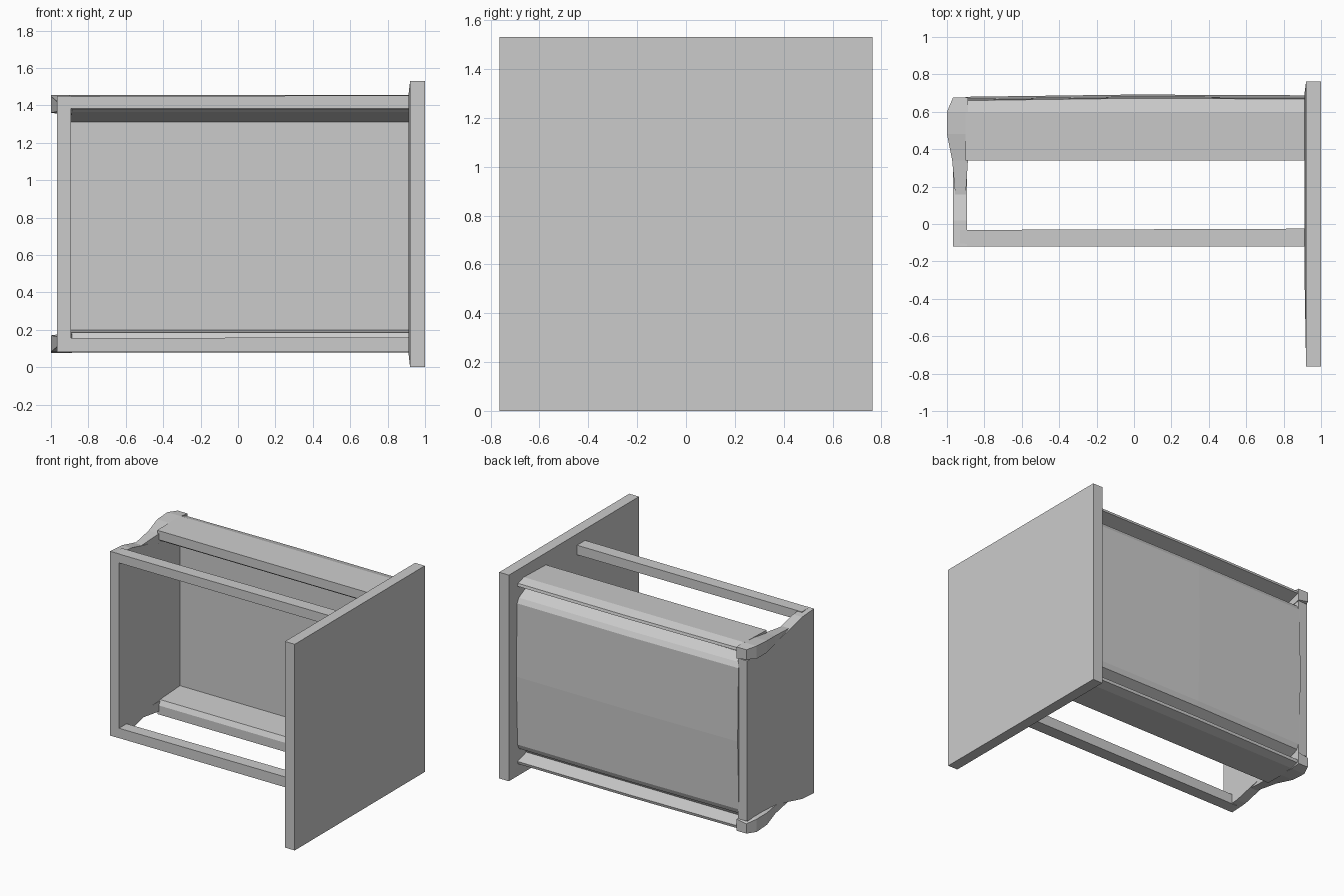
import bpy, bmesh

if "Cube" in bpy.data.objects:
    bpy.data.objects.remove(bpy.data.objects["Cube"])

MID = 0.765  # mirror height of the whole part


def loft(name, rings):
    """Skin equal-length rings of points and cap both ends, flat shaded."""
    bm = bmesh.new()
    vs = [[bm.verts.new(p) for p in r] for r in rings]
    n = len(rings[0])
    for a, b in zip(vs, vs[1:]):
        for i in range(n):
            j = (i + 1) % n
            bm.faces.new((a[i], a[j], b[j], b[i]))
    bm.faces.new(vs[0][::-1])
    bm.faces.new(vs[-1])
    bmesh.ops.recalc_face_normals(bm, faces=bm.faces)
    me = bpy.data.meshes.new(name)
    bm.to_mesh(me)
    bm.free()
    ob = bpy.data.objects.new(name, me)
    bpy.context.collection.objects.link(ob)
    return ob


def rect_x(x, y0, y1, z0, z1):
    return [(x, y0, z0), (x, y1, z0), (x, y1, z1), (x, y0, z1)]


def flip(p):
    """Mirror a point top to bottom."""
    return (*p[:-1], 2 * MID - p[-1])


def closed(half):
    """Complete an upper (y, z) half outline with its mirrored lower half."""
    return half + [flip(p) for p in reversed(half)]


# Face plate, its inner side slightly raised towards the frame
loft("face_plate", [rect_x(1.0, -0.763, 0.763, 0.0, 1.53),
                    rect_x(0.92, -0.763, 0.763, 0.0, 1.53),
                    rect_x(0.912, -0.30, 0.70, 0.07, 1.46)])

# Channel body: back panel with grooved top and bottom flanges
half = [(0.595, 1.31), (0.36, 1.365), (0.34, 1.38), (0.34, 1.447),
        (0.60, 1.455), (0.66, 1.435), (0.665, 1.415), (0.57, 1.385),
        (0.58, 1.365), (0.65, 1.325), (0.67, 1.29)]
lower = [(0.665, 0.24), (0.65, 0.205), (0.58, 0.165), (0.57, 0.145),
         (0.665, 0.115), (0.66, 0.095), (0.60, 0.078), (0.34, 0.083),
         (0.34, 0.15), (0.36, 0.185), (0.595, 0.198)]
section = half + [(0.68, 0.75)] + lower
loft("channel_body", [[(x, y + (bump if y > 0.64 else 0), z) for y, z in section]
                      for x, bump in ((-0.90, 0.0), (0.0, 0.012), (0.918, 0.008))])

# Front rails
for name, z0, z1 in (("upper_rail", 1.382, 1.448), ("lower_rail", 0.082, 0.155)):
    loft(name, [rect_x(-0.93, -0.12, -0.032, z0, z1),
                rect_x(0.918, -0.12, -0.025, z0, z1 + 0.005)])

# End wall, dipping where the corner lugs begin
wall = closed([(-0.12, 1.449), (0.02, 1.44), (0.18, 1.40), (0.38, 1.36), (0.665, 1.36)])
loft("end_wall", [[(-0.968, y, z) for y, z in wall],
                  [(-0.893, y, z) for y, z in wall]])

# Corner lugs: outer x, inner x, bottom, top at each y station
stations = [(0.15, -0.955, -0.90, 1.36, 1.405), (0.34, -0.972, -0.888, 1.35, 1.425),
            (0.48, -1.0, -0.888, 1.345, 1.448), (0.60, -1.0, -0.888, 1.345, 1.455),
            (0.675, -0.968, -0.888, 1.36, 1.447)]
rings = [[(xo, y, z0 + 0.015), (xi, y, z0), (xi, y, z1), (xo, y, z1)]
         for y, xo, xi, z0, z1 in stations]
loft("upper_corner_lug", rings)
loft("lower_corner_lug", [[flip(p) for p in r] for r in rings])
